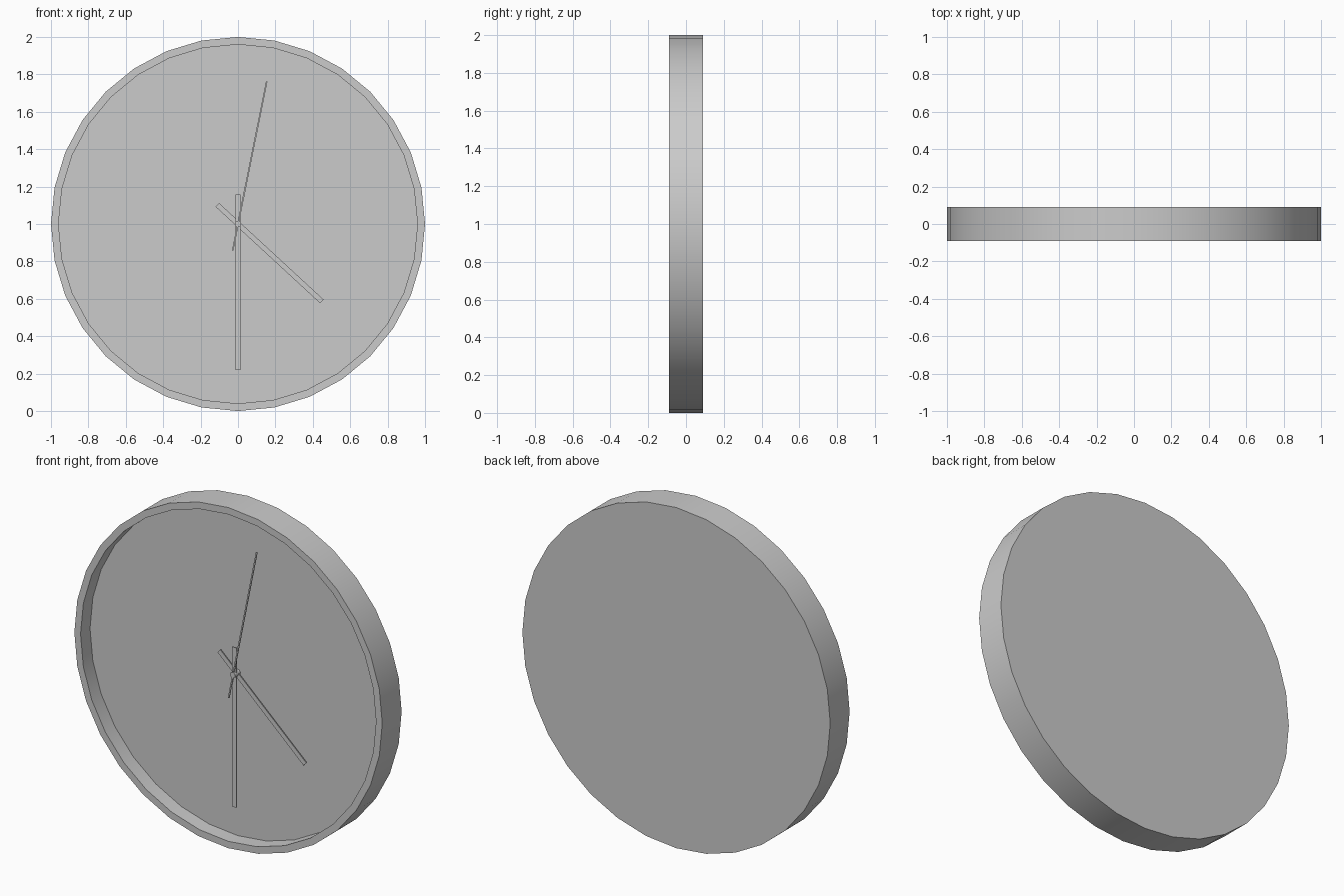
import bpy, bmesh, math
from mathutils import Matrix, Vector

if "Cube" in bpy.data.objects:
    bpy.data.objects.remove(bpy.data.objects["Cube"], do_unlink=True)

grey = bpy.data.materials.new("plain_grey")
grey.use_nodes = True
colour = (0.6, 0.6, 0.6, 1)
grey.diffuse_color = colour
grey.node_tree.nodes["Principled BSDF"].inputs["Base Color"].default_value = colour

CENTRE = Vector((0, 0, 1))
FACE_FRONT = Matrix.Rotation(math.radians(90), 4, "X")  # local z becomes -y


def add_part(name, bm, smooth=False):
    mesh = bpy.data.meshes.new(name)
    bm.to_mesh(mesh)
    bm.free()
    mesh.materials.append(grey)
    obj = bpy.data.objects.new(name, mesh)
    bpy.context.collection.objects.link(obj)
    if smooth:
        bpy.ops.object.select_all(action="DESELECT")
        obj.select_set(True)
        bpy.context.view_layer.objects.active = obj
        bpy.ops.object.shade_smooth_by_angle(angle=math.radians(30))
    return obj


def disc(radius, y_front, y_back, segments):
    bm = bmesh.new()
    place = Matrix.Translation(CENTRE + Vector((0, (y_front + y_back) / 2, 0))) @ FACE_FRONT
    bmesh.ops.create_cone(bm, cap_ends=True, segments=segments, radius1=radius,
                          radius2=radius, depth=y_back - y_front, matrix=place)
    return bm


def hand(name, angle, length, tail, width, y, thickness=0.006):
    # Bar turned clockwise from twelve about the hub
    bm = bmesh.new()
    place = (Matrix.Translation(CENTRE + Vector((0, y, 0)))
             @ Matrix.Rotation(math.radians(angle), 4, "Y")
             @ Matrix.Translation((0, 0, (length - tail) / 2))
             @ Matrix.Diagonal((width, thickness, length + tail, 1)))
    bmesh.ops.create_cube(bm, size=1, matrix=place)
    add_part(name, bm)


# Case: thick disc with a narrow rim and a recessed dial
case = disc(1, -0.09, 0.09, 32)
case.normal_update()
dial = min(case.faces, key=lambda f: f.calc_center_median().y)
bmesh.ops.inset_region(case, faces=[dial], thickness=0.04, use_even_offset=True)
bmesh.ops.inset_individual(case, faces=[dial], thickness=0, depth=-0.088)
add_part("clock_case", case, smooth=True)

# Hub pin and the three stacked hands
add_part("hub_pin", disc(0.017, -0.05, 0, 16), smooth=True)
hand("hour_hand", 132.7, 0.61, 0.15, 0.027, -0.017)
hand("minute_hand", 180, 0.78, 0.158, 0.027, -0.032)
hand("second_hand", 11.4, 0.777, 0.144, 0.008, -0.045)
